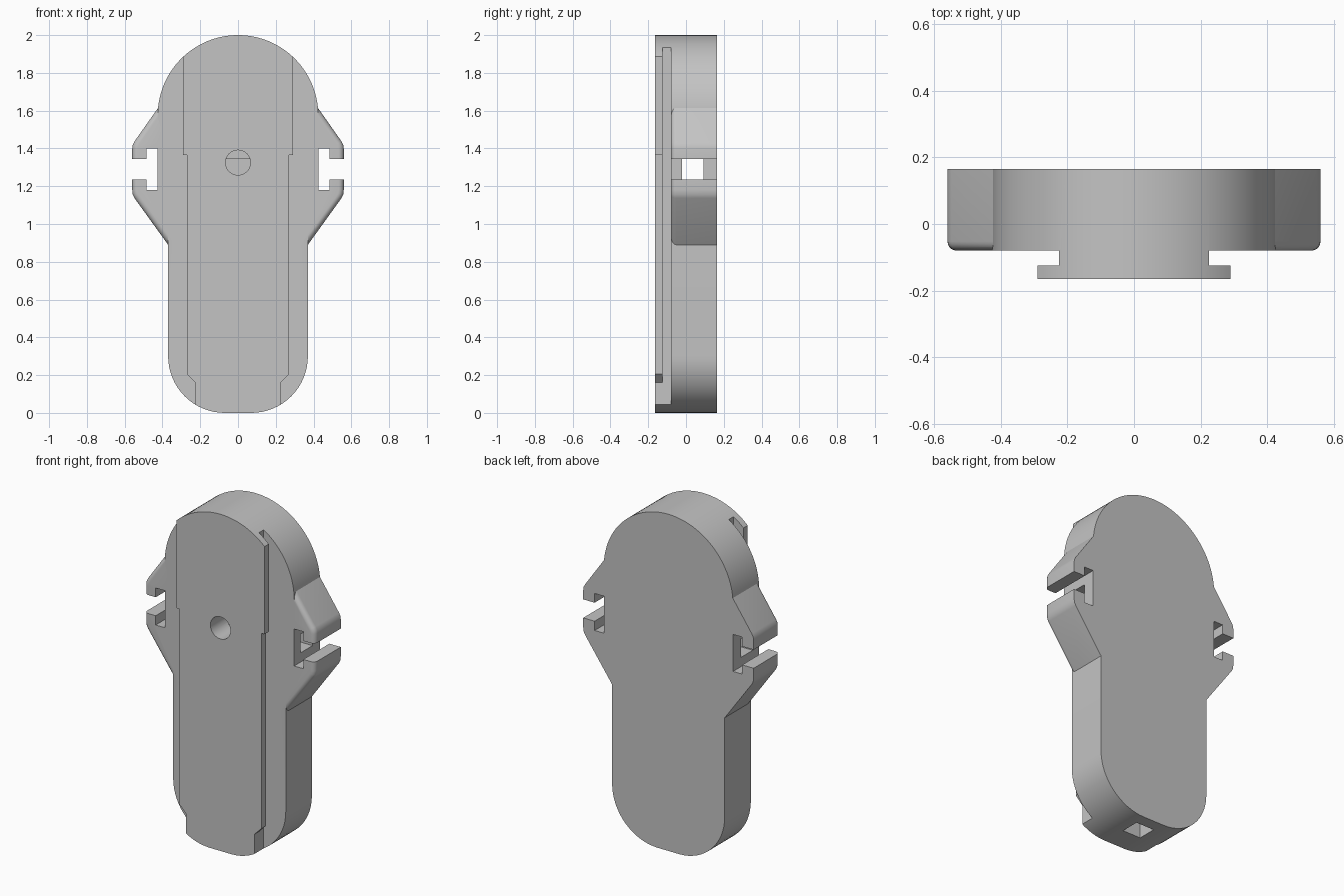
import bpy, bmesh, math

cube = bpy.data.objects.get("Cube")
if cube:
    bpy.data.objects.remove(cube)

FRONT, RAIL, FACE, BACK = -0.165, -0.125, -0.08, 0.165

grey = bpy.data.materials.new("plain_grey")
grey.use_nodes = True
grey.diffuse_color = (0.55, 0.55, 0.55, 1)
grey.node_tree.nodes["Principled BSDF"].inputs["Base Color"].default_value = (0.55, 0.55, 0.55, 1)


def prism(name, points, y0, y1, round_front=0):
    """Extrude an x-z outline along y, optionally rounding its front rim."""
    bm = bmesh.new()
    face = bm.faces.new([bm.verts.new((x, y0, z)) for x, z in points])
    rim = list(face.edges)
    ext = bmesh.ops.extrude_face_region(bm, geom=[face], use_keep_orig=True)
    for v in ext["geom"]:
        if isinstance(v, bmesh.types.BMVert):
            v.co.y = y1
    bmesh.ops.recalc_face_normals(bm, faces=bm.faces)
    if round_front:
        bmesh.ops.bevel(bm, geom=rim, offset=round_front, segments=5,
                        profile=0.5, affect='EDGES')
    mesh = bpy.data.meshes.new(name)
    bm.to_mesh(mesh)
    bm.free()
    mesh.materials.append(grey)
    obj = bpy.data.objects.new(name, mesh)
    bpy.context.collection.objects.link(obj)
    return obj


def box(name, x0, x1, y0, y1, z0, z1):
    return prism(name, [(x0, z0), (x1, z0), (x1, z1), (x0, z1)], y0, y1)


def arc(cx, cz, r, a0, a1, n):
    angles = [math.radians(a0 + (a1 - a0) * i / n) for i in range(n + 1)]
    return [(cx + r * math.cos(a), cz + r * math.sin(a)) for a in angles]


def combine(target, tool, operation):
    mod = target.modifiers.new(operation, 'BOOLEAN')
    mod.operation, mod.object, mod.solver = operation, tool, 'EXACT'
    bpy.context.view_layer.objects.active = target
    bpy.ops.object.modifier_apply(modifier=mod.name)
    bpy.data.objects.remove(tool)


# Body: rounded foot, straight sides, round head
half = arc(0.07, 0.3, 0.3, -90, 0, 16)
half += [(0.37, 0.95), (0.425, 1.05)]
half += arc(0, 1.575, 0.425, 0, 90, 28)
outline = half + [(-x, z) for x, z in reversed(half[:-1])]
body = prism("body", outline, FRONT, BACK)

for s in (-1, 1):
    # Step the front down to a T-shaped rail
    flange = [(0.225, -0.1), (0.225, 0.16), (0.27, 0.205), (0.27, 1.365),
              (0.29, 1.365), (0.29, 2.1), (0.7, 2.1), (0.7, -0.1)]
    combine(body, prism("flange_cut", [(s * x, z) for x, z in flange],
                        FRONT - 0.1, RAIL + 0.01), 'DIFFERENCE')
    combine(body, box("groove_cut", s * 0.225, s * 0.7, RAIL, FACE, -0.1, 2.1),
            'DIFFERENCE')

    # Side ears with rounded front rims
    ear = [(0.30, 0.793), (0.548, 1.137), (0.557, 1.155), (0.56, 1.18),
           (0.56, 1.40), (0.557, 1.42), (0.548, 1.437), (0.30, 1.79)]
    combine(body, prism("ear", [(s * x, z) for x, z in ear], FACE, BACK, 0.028), 'UNION')

    # T-shaped slot through each ear
    combine(body, box("slot", s * 0.425, s * 0.485, -0.3, 0.3, 1.18, 1.40), 'DIFFERENCE')
    combine(body, box("slot_mouth", s * 0.48, s * 0.7, -0.3, 0.3, 1.235, 1.345), 'DIFFERENCE')

# Inner channels and the round front hole
combine(body, box("cross_channel", -0.5, 0.5, -0.02, 0.093, 1.235, 1.345), 'DIFFERENCE')
combine(body, box("foot_channel", -0.06, 0.06, -0.02, 0.093, -0.1, 1.29), 'DIFFERENCE')
combine(body, prism("front_hole", arc(0, 1.325, 0.066, 0, 348.75, 31), -0.3, 0.035), 'DIFFERENCE')

bpy.ops.object.select_all(action='DESELECT')
body.select_set(True)
bpy.context.view_layer.objects.active = body
bpy.ops.object.shade_smooth_by_angle(angle=math.radians(25))
